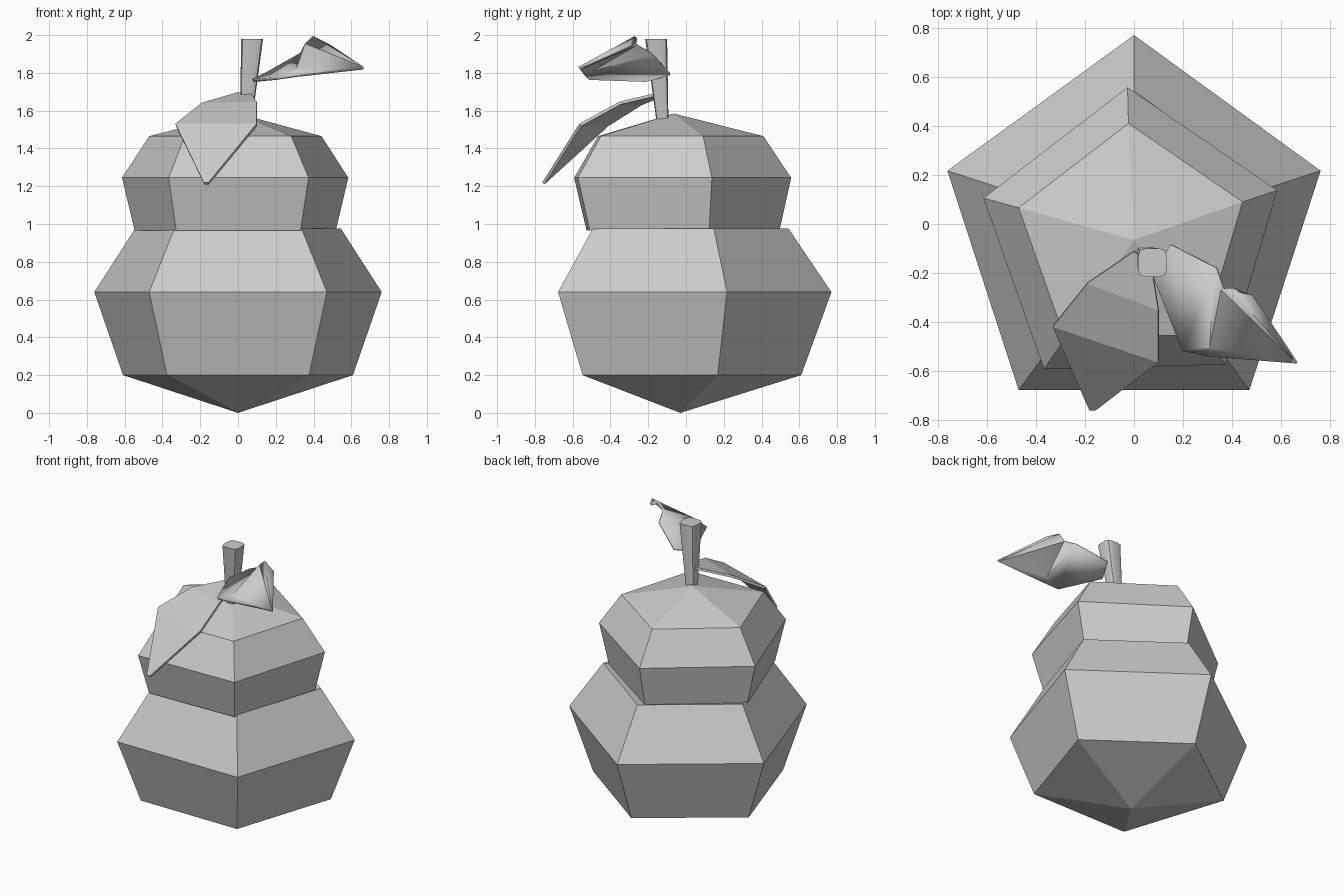
import bpy
from math import sin, cos, pi, radians

cube = bpy.data.objects.get("Cube")
if cube:
    bpy.data.objects.remove(cube, do_unlink=True)

grey = bpy.data.materials.new("plain grey")
grey.use_nodes = True
grey.diffuse_color = (0.6, 0.6, 0.6, 1)
grey.node_tree.nodes["Principled BSDF"].inputs["Base Color"].default_value = (0.6, 0.6, 0.6, 1)


def make(name, verts, faces):
    mesh = bpy.data.meshes.new(name)
    mesh.from_pydata(verts, [], faces)
    mesh.materials.append(grey)
    obj = bpy.data.objects.new(name, mesh)
    bpy.context.collection.objects.link(obj)
    return obj


def bridge(rings, n):
    """Quads joining consecutive rings of n vertices."""
    return [(r * n + i, r * n + (i + 1) % n, (r + 1) * n + (i + 1) % n, (r + 1) * n + i)
            for r in range(rings - 1) for i in range(n)]


def smooth(obj, degrees):
    bpy.ops.object.select_all(action="DESELECT")
    obj.select_set(True)
    bpy.context.view_layer.objects.active = obj
    bpy.ops.object.shade_smooth_by_angle(angle=radians(degrees))


# Fruit body: stacked pentagons (radius, height, centre x, centre y, twist)
profile = [
    (0.64, 0.20, 0, -0.03, 0),
    (0.80, 0.64, 0, -0.03, 0),
    (0.573, 0.975, 0, -0.03, 0),
    (0.56, 0.965, -0.01, -0.065, 1.5),
    (0.63, 1.245, -0.01, -0.073, 1.5),
    (0.48, 1.465, -0.01, -0.07, 1.5),
]
body = []
for r, z, cx, cy, twist in profile:
    for i in range(5):
        a = pi / 2 + radians(twist) + i * 2 * pi / 5
        body.append((cx + r * cos(a), cy + r * sin(a), z))
faces = bridge(len(profile), 5)
low, high, last = len(body), len(body) + 1, len(body) - 5
body += [(0, -0.03, 0), (0, -0.065, 1.585)]
for i in range(5):
    j = (i + 1) % 5
    faces += [(low, j, i), (high, last + i, last + j)]
make("fruit_body", body, faces)

# Stem: flaring rounded square, leaning slightly
sides = 20
stem = []
for half, z, cx, cy in [(0.032, 1.55, 0.042, -0.125), (0.058, 1.98, 0.075, -0.158)]:
    for i in range(sides):
        a = 2 * pi * (i + 0.5) / sides
        c, s = cos(a), sin(a)
        k = half / (abs(c) ** 5 + abs(s) ** 5) ** 0.2
        stem.append((cx + k * c, cy + k * s, z))
caps = [tuple(reversed(range(sides))), tuple(range(sides, 2 * sides))]
smooth(make("stem", stem, bridge(2, sides) + caps), 40)


def leaf(name, verts, faces):
    obj = make(name, verts, faces)
    mod = obj.modifiers.new("thickness", "SOLIDIFY")
    mod.thickness = 0.016
    mod.offset = 0
    return obj


# Drooping leaf on the front, from the stem down to the tip
leaf("drooping_leaf",
     [(0.0, -0.11, 1.69), (0.07, -0.16, 1.685),
      (-0.19, -0.24, 1.635), (0.10, -0.35, 1.64),
      (-0.33, -0.415, 1.525), (0.10, -0.56, 1.525),
      (-0.18, -0.755, 1.215), (-0.155, -0.755, 1.215)],
     [(0, 2, 3, 1), (2, 4, 5, 3), (4, 6, 7, 5)])

# Raised leaf on the left, folded up to a peak
smooth(leaf("raised_leaf",
            [(0.08, -0.215, 1.76), (0.15, -0.085, 1.795),
             (0.20, -0.515, 1.77), (0.31, -0.50, 1.815),
             (0.335, -0.18, 1.90), (0.36, -0.265, 1.95),
             (0.40, -0.265, 1.99), (0.48, -0.29, 1.945),
             (0.665, -0.565, 1.825), (0.31, -0.535, 1.785)],
            [(0, 2, 1), (1, 2, 4), (2, 3, 4), (3, 5, 4), (2, 9, 3),
             (3, 9, 8), (3, 8, 5), (5, 8, 6), (6, 8, 7)]), 20)
